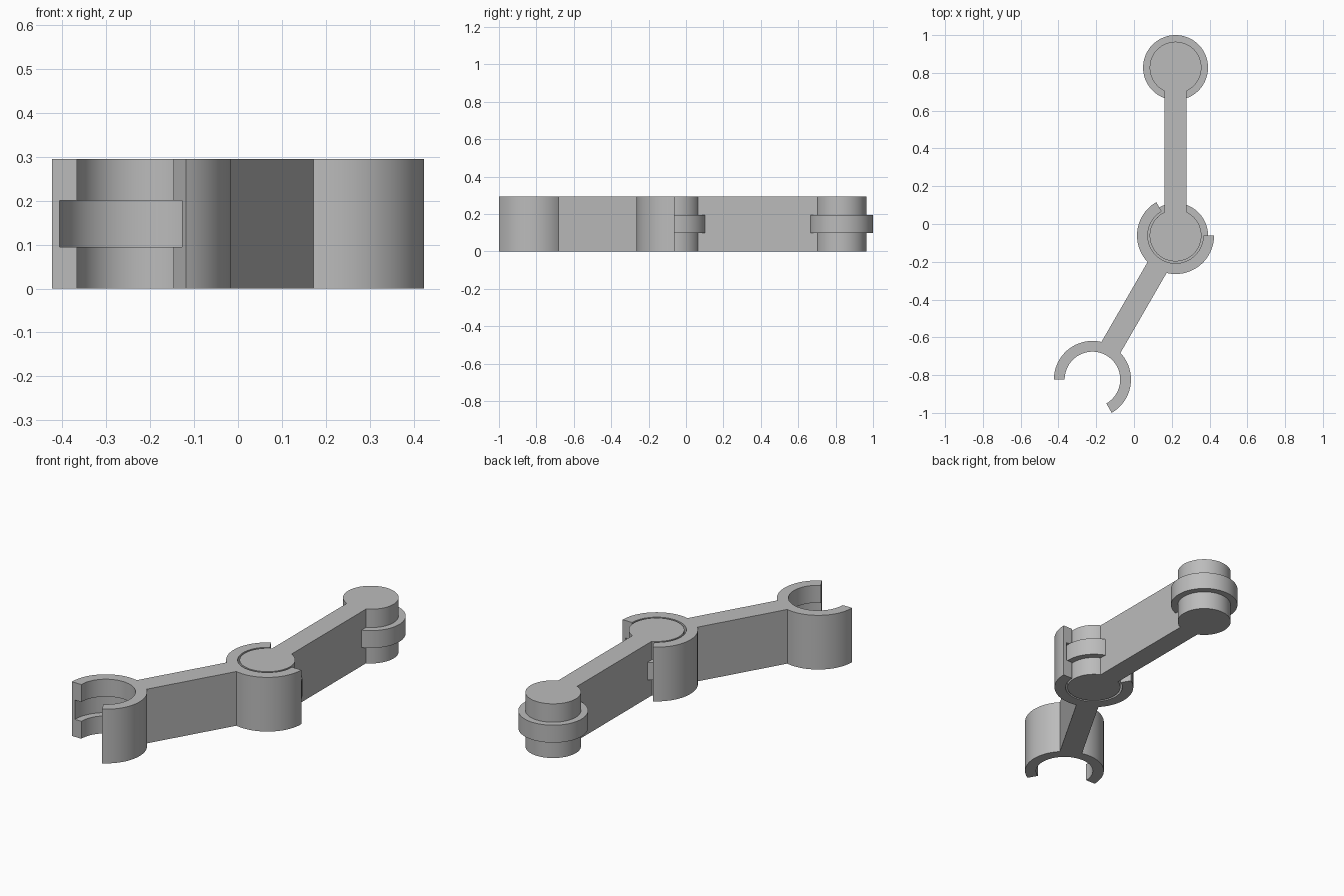
import bpy, bmesh, math
from mathutils import Matrix

if "Cube" in bpy.data.objects:
    bpy.data.objects.remove(bpy.data.objects["Cube"])

H = 0.295                      # link height
W = 0.058                      # half width of the arms
PIN_R, COLLAR_R = 0.137, 0.172
OUT_R, IN_R, GROOVE_R = 0.204, 0.147, 0.186
LOW, MID, TOP = (-0.22, -0.823), (0.22, -0.061), (0.22, 0.828)

grey = bpy.data.materials.new("light grey")
grey.diffuse_color = (0.5, 0.5, 0.5, 1)
grey.use_nodes = True
grey.node_tree.nodes["Principled BSDF"].inputs["Base Color"].default_value = grey.diffuse_color


def arc(r, a0, a1, n):
    return [(r * math.cos(a0 + (a1 - a0) * i / n), r * math.sin(a0 + (a1 - a0) * i / n))
            for i in range(n + 1)]


def prism(name, pts, z0, z1, place=Matrix()):
    """Extrude a flat outline from z0 to z1."""
    bm = bmesh.new()
    face = bm.faces.new([bm.verts.new((x, y, z0)) for x, y in pts])
    ext = bmesh.ops.extrude_face_region(bm, geom=[face])
    verts = [v for v in ext["geom"] if isinstance(v, bmesh.types.BMVert)]
    bmesh.ops.translate(bm, verts=verts, vec=(0, 0, z1 - z0))
    bmesh.ops.transform(bm, matrix=place, verts=bm.verts)
    bmesh.ops.recalc_face_normals(bm, faces=bm.faces)
    mesh = bpy.data.meshes.new(name)
    bm.to_mesh(mesh)
    bm.free()
    mesh.materials.append(grey)
    ob = bpy.data.objects.new(name, mesh)
    bpy.context.collection.objects.link(ob)
    return ob


def link(name, end, p, q):
    """Bar from p to q with the same end outline at both ends."""
    dx, dy = q[0] - p[0], q[1] - p[1]
    length = math.hypot(dx, dy)
    pts = end + [(length - x, -y) for x, y in end]
    place = Matrix.Translation((p[0], p[1], 0)) @ Matrix.Rotation(math.atan2(dy, dx), 4, "Z")
    return prism(name, pts, 0, H, place)


def combine(ob, centres, r, z0, z1, operation):
    """Add or cut a disc at each centre."""
    bpy.context.view_layer.objects.active = ob
    for c in centres:
        disc = prism("disc", arc(r, 0, 2 * math.pi, 96)[:-1], z0, z1,
                     Matrix.Translation((c[0], c[1], 0)))
        disc.hide_render = True
        mod = ob.modifiers.new("disc", "BOOLEAN")
        mod.operation, mod.solver, mod.object = operation, "EXACT", disc
        bpy.ops.object.modifier_apply(modifier=mod.name)
        bpy.data.objects.remove(disc)


# link with a round pin and collar at each end
a = math.asin(W / PIN_R)
pin_link = link("pin_link", arc(PIN_R, a, 2 * math.pi - a, 80), MID, TOP)
combine(pin_link, (MID, TOP), COLLAR_R, 0.1, 0.195, "UNION")

# link with an open, grooved socket at each end
a, gap = math.asin(W / OUT_R), math.radians(120)
end = arc(OUT_R, a, gap, 28) + arc(IN_R, gap, -gap, 64) + arc(OUT_R, -gap, -a, 28)
socket_link = link("socket_link", end, LOW, MID)
combine(socket_link, (LOW, MID), GROOVE_R, 0.095, 0.2, "DIFFERENCE")

# smooth round walls, keep edges sharp
for ob in (pin_link, socket_link):
    bpy.ops.object.select_all(action="DESELECT")
    ob.select_set(True)
    bpy.context.view_layer.objects.active = ob
    bpy.ops.object.shade_smooth_by_angle(angle=math.radians(25))
